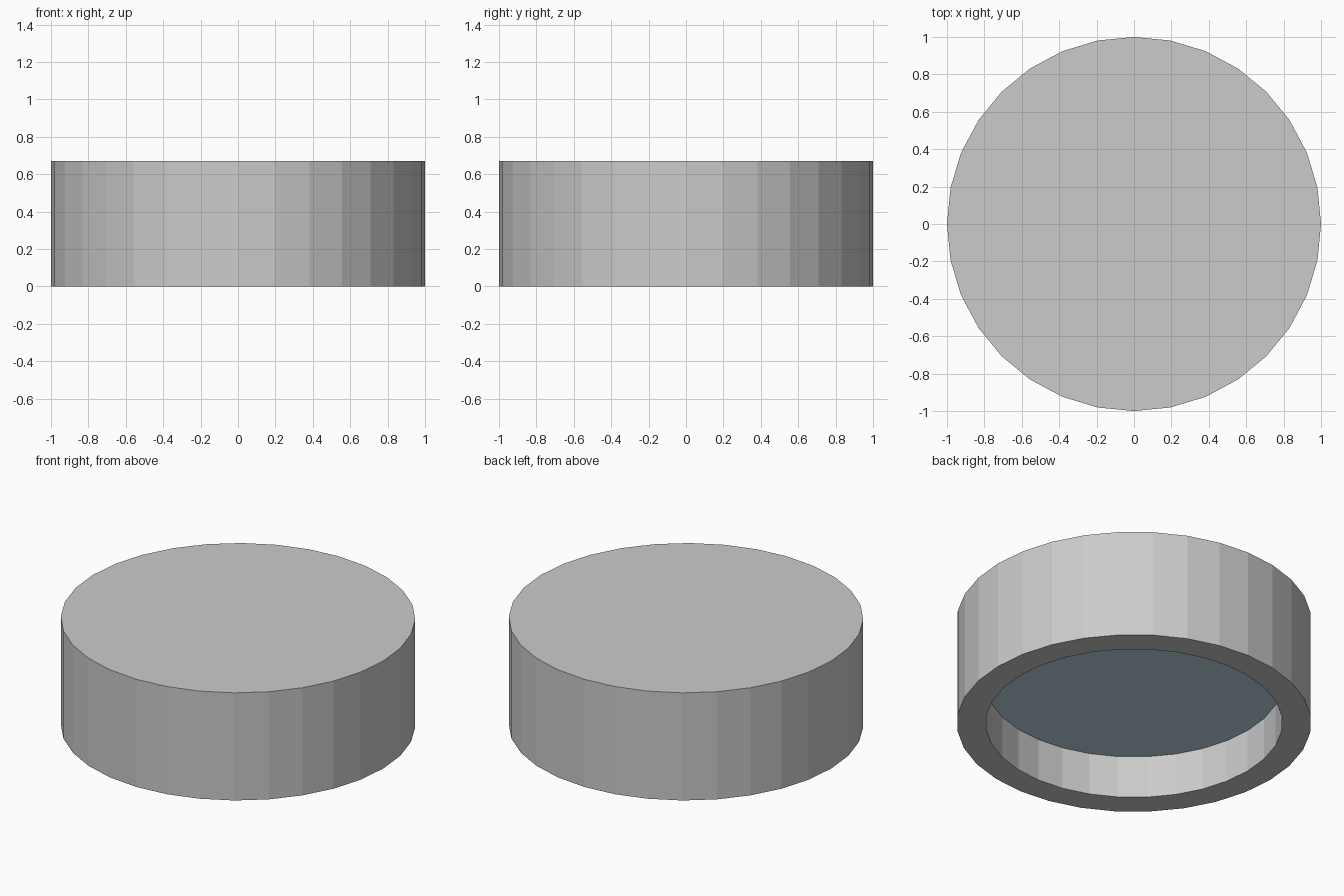
import bpy, bmesh
from math import cos, sin, tau

if "Cube" in bpy.data.objects:
    bpy.data.objects.remove(bpy.data.objects["Cube"])

SIDES = 32
HEIGHT = 0.67
INNER_R = 0.837
RECESS = 0.263


def ring(bm, radius, z):
    return [bm.verts.new((radius * cos(tau * i / SIDES), radius * sin(tau * i / SIDES), z))
            for i in range(SIDES)]


def bridge(bm, a, b):
    for i in range(SIDES):
        j = (i + 1) % SIDES
        bm.faces.new((a[i], a[j], b[j], b[i]))


def material(name, color):
    mat = bpy.data.materials.new(name)
    mat.diffuse_color = color
    mat.use_nodes = True
    mat.node_tree.nodes["Principled BSDF"].inputs["Base Color"].default_value = mat.diffuse_color
    return mat


# Lamp housing: closed drum with a round recess underneath
bm = bmesh.new()
rings = [ring(bm, r, z) for r, z in
         ((1, HEIGHT), (1, 0), (INNER_R, 0), (INNER_R, RECESS))]
for a, b in zip(rings, rings[1:]):
    bridge(bm, a, b)
bm.faces.new(rings[0])
lens = bm.faces.new(rings[-1])
# Lens: tinted floor of the recess
lens.material_index = 1
bmesh.ops.recalc_face_normals(bm, faces=bm.faces)

mesh = bpy.data.meshes.new("lamp_housing")
bm.to_mesh(mesh)
bm.free()
mesh.materials.append(None)
mesh.materials.append(material("lens_glass", (0.51, 0.69, 0.78, 1)))
housing = bpy.data.objects.new("lamp_housing", mesh)
bpy.context.collection.objects.link(housing)
